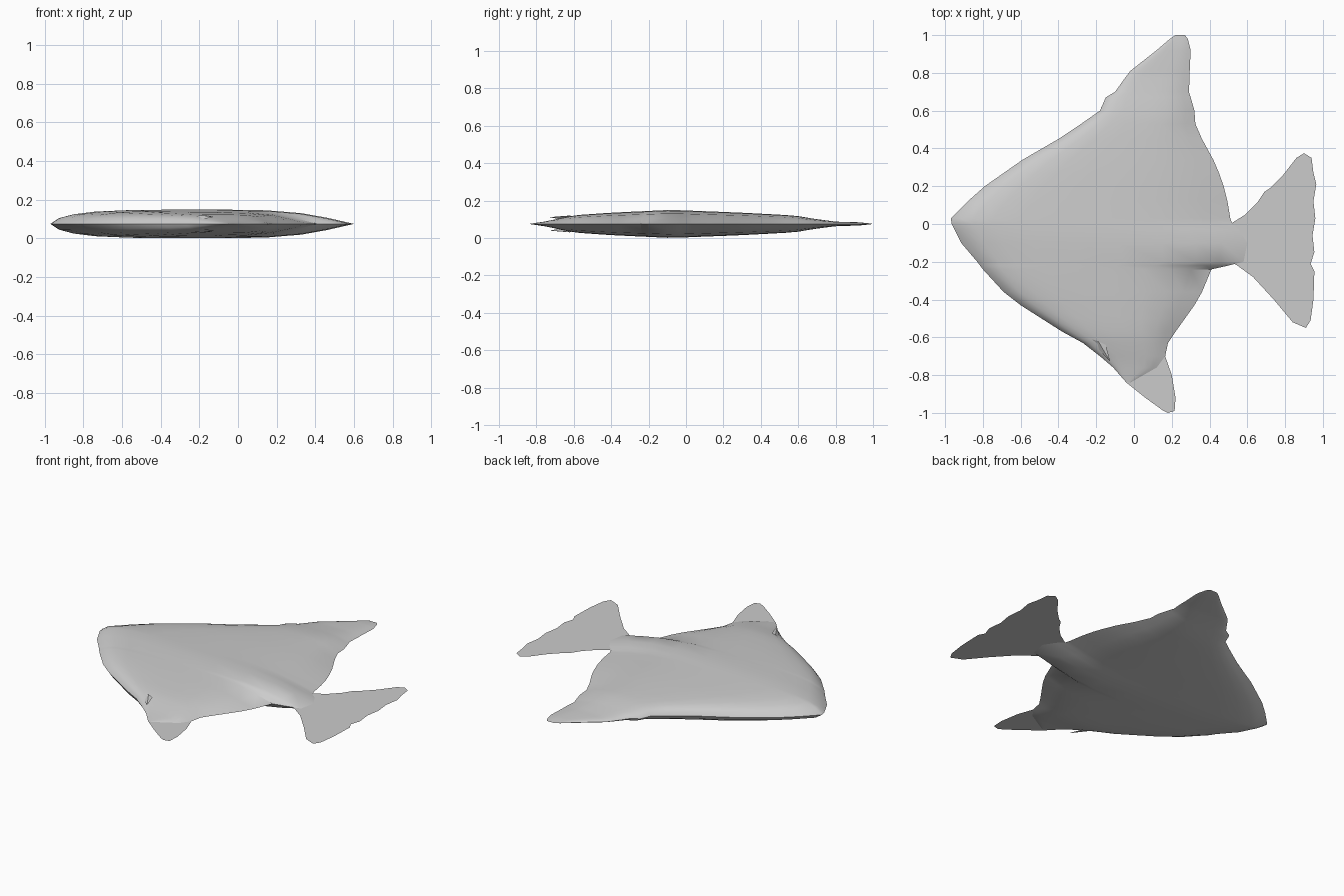
import bpy
import bmesh
import math

default_cube = bpy.data.objects.get("Cube")
if default_cube:
    bpy.data.objects.remove(default_cube, do_unlink=True)

MIDDLE = 0.075  # height of the plane of symmetry

grey = bpy.data.materials.new("plain grey")
grey.use_nodes = True
colour = (0.6, 0.6, 0.6, 1.0)
grey.diffuse_color = colour
grey.node_tree.nodes["Principled BSDF"].inputs["Base Color"].default_value = colour


def interpolate(points, value):
    """Piecewise linear curve through (position, amount) pairs."""
    if value <= points[0][0]:
        return points[0][1]
    for (start, low), (end, high) in zip(points, points[1:]):
        if value <= end:
            return low + (high - low) * (value - start) / (end - start)
    return points[-1][1]


def finish(name, mesh_builder, smooth):
    """Turn a bmesh into a named grey object."""
    mesh = bpy.data.meshes.new(name)
    mesh_builder.to_mesh(mesh)
    mesh_builder.free()
    mesh.materials.append(grey)
    part = bpy.data.objects.new(name, mesh)
    bpy.context.collection.objects.link(part)
    if smooth:
        bpy.ops.object.select_all(action="DESELECT")
        bpy.context.view_layer.objects.active = part
        part.select_set(True)
        bpy.ops.object.shade_smooth_by_angle(angle=math.radians(40))
    return part


def flat_fin(name, outline):
    """Thin single-sheet fin lying in the plane of symmetry."""
    bm = bmesh.new()
    bm.faces.new([bm.verts.new((x, y, MIDDLE)) for x, y in outline])
    bmesh.ops.recalc_face_normals(bm, faces=bm.faces)
    for face in bm.faces:
        if face.normal.z < 0:
            face.normal_flip()
    return finish(name, bm, False)


# Body rows: y, nose-side edge, tail-side edge
rows = [
    (1, .22, .27), (.98, .19, .285), (.92, .12, .3), (.81, -.02, .295),
    (.77, -.05, .295), (.7, -.1, .29), (.67, -.15, .3), (.6, -.18, .32),
    (.53, -.28, .325), (.45, -.4, .36), (.34, -.59, .42), (.27, -.69, .45),
    (.2, -.79, .475), (.12, -.88, .495), (.03, -.97, .51), (0, -.965, .52),
    (-.03, -.95, .555), (-.1, -.915, .6), (-.2, -.83, .58), (-.22, -.815, .5),
    (-.24, -.8, .41), (-.36, -.69, .36), (-.43, -.6, .32), (-.5, -.49, .27),
    (-.57, -.38, .22), (-.63, -.27, .18), (-.7, -.18, .165), (-.76, -.11, .12),
    (-.84, -.04, -.02),
]
# Half thickness along the body, and its share across each row
thickness = [(-.84, 0), (-.76, .012), (-.7, .024), (-.6, .046), (-.4, .06),
             (-.08, .075), (.3, .06), (.58, .045), (.68, .028), (.8, .012),
             (.95, .008), (1, 0)]
across = [(0, 0), (.03, .42), (.08, .7), (.15, .88), (.25, .97), (.4, 1),
          (.55, 1), (.7, .95), (.82, .75), (.91, .42), (1, 0)]

body = bmesh.new()
for side in (1, -1):
    grid = []
    for y, nose, tail in rows:
        depth = interpolate(thickness, y)
        grid.append([body.verts.new((nose + (tail - nose) * share, y,
                                     MIDDLE + side * depth * amount))
                     for share, amount in across])
    for upper, lower in zip(grid, grid[1:]):
        for i in range(len(across) - 1):
            body.faces.new((upper[i], lower[i], lower[i + 1], upper[i + 1]))
bmesh.ops.remove_doubles(body, verts=body.verts, dist=0.0001)
bmesh.ops.recalc_face_normals(body, faces=body.faces)
finish("body", body, True)

# Tail fin
flat_fin("tail_fin", [
    (.5, -.01), (.51, 0), (.59, .05), (.65, .11), (.69, .17), (.72, .19),
    (.79, .26), (.86, .35), (.9, .375), (.94, .35), (.95, .27), (.965, .21),
    (.95, .12), (.96, .03), (.945, -.06), (.955, -.15), (.935, -.21),
    (.955, -.25), (.95, -.4), (.935, -.51), (.91, -.55), (.84, -.52),
    (.74, -.4), (.63, -.28), (.54, -.215), (.5, -.2)])

# Lower fin tip
flat_fin("lower_fin", [
    (-.04, -.84), (.1, -.75), (.165, -.7), (.2, -.8), (.22, -.92),
    (.215, -.99), (.18, -1), (.15, -.985), (.06, -.92)])

# Small paired belly fins
for name, side in (("upper_belly_fin", 1), ("lower_belly_fin", -1)):
    bm = bmesh.new()
    root, crest, tip, edge = [
        bm.verts.new((x, y, MIDDLE + side * z)) for x, y, z in
        [(-.26, -.6, .03), (-.19, -.62, .045), (-.125, -.73, .036), (-.2, -.65, .02)]]
    rear = bm.verts.new((-.15, -.64, MIDDLE + side * .042))
    bm.faces.new((crest, rear, tip))
    bm.faces.new((root, crest, edge))
    bm.faces.new((crest, tip, edge))
    bmesh.ops.recalc_face_normals(bm, faces=bm.faces)
    finish(name, bm, False)
